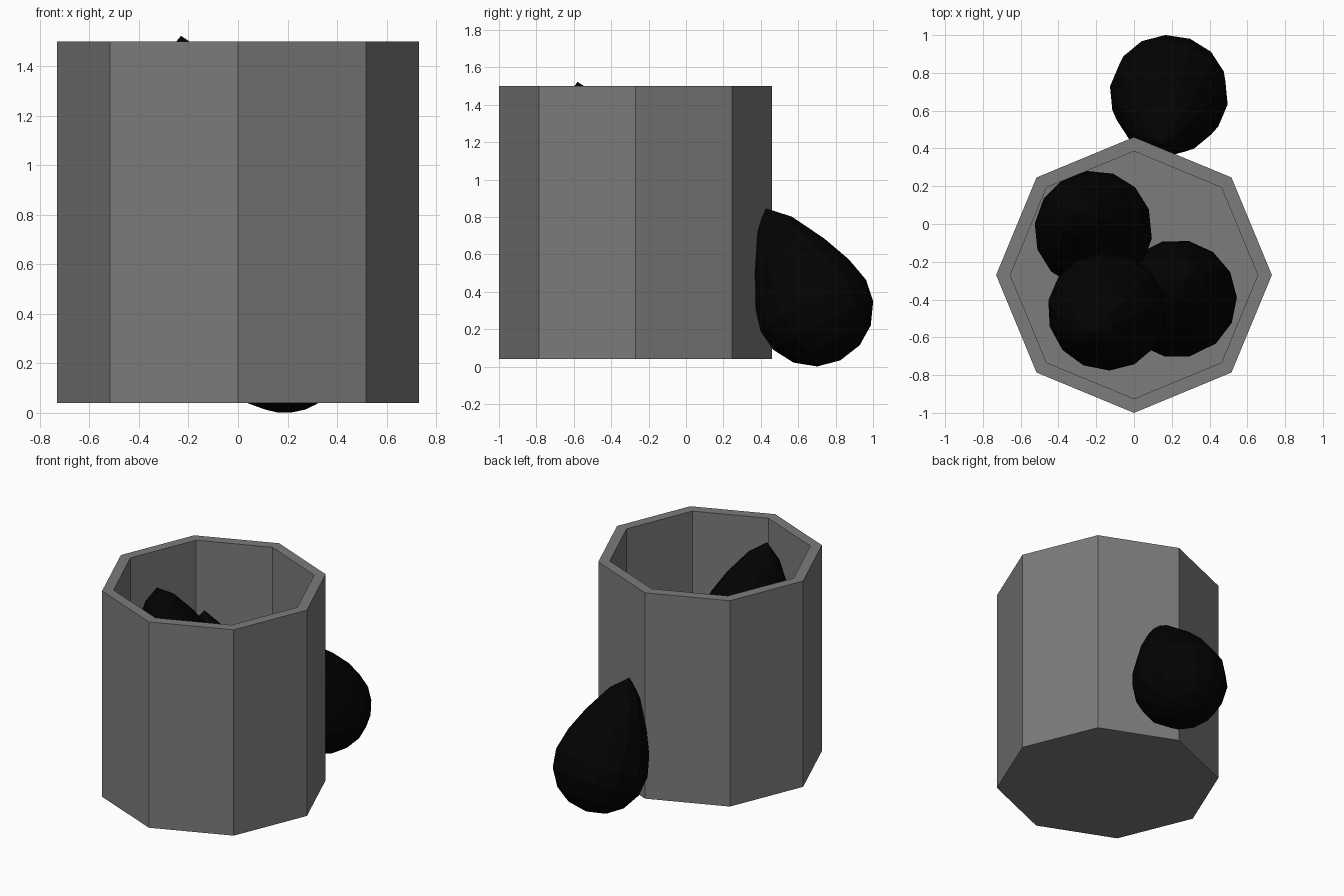
import bpy, bmesh, math
from mathutils import Vector

if "Cube" in bpy.data.objects:
    bpy.data.objects.remove(bpy.data.objects["Cube"])


def material(name, value):
    mat = bpy.data.materials.new(name)
    mat.diffuse_color = (value, value, value, 1)
    mat.use_nodes = True
    mat.node_tree.nodes["Principled BSDF"].inputs["Base Color"].default_value = mat.diffuse_color
    return mat


black = material("black", 0.0008)
grey = material("dark_grey", 0.2)


def lathe(name, profile, sides, mat, tip_shift=0):
    """Spin an (r, z) profile whose first and last points lie on the axis."""
    bm = bmesh.new()
    rings = []
    for r, z in profile:
        n = sides if r > 0 else 1
        rings.append([bm.verts.new((r * math.cos(2 * math.pi * i / sides),
                                    r * math.sin(2 * math.pi * i / sides), z))
                      for i in range(n)])
    for a, b in zip(rings, rings[1:]):
        for i in range(sides):
            j = (i + 1) % sides
            if len(a) == 1:
                bm.faces.new((a[0], b[j], b[i]))
            elif len(b) == 1:
                bm.faces.new((a[i], a[j], b[0]))
            else:
                bm.faces.new((a[i], a[j], b[j], b[i]))
    bmesh.ops.recalc_face_normals(bm, faces=bm.faces)
    me = bpy.data.meshes.new(name)
    bm.to_mesh(me)
    bm.free()
    ob = bpy.data.objects.new(name, me)
    bpy.context.collection.objects.link(ob)
    me.materials.append(mat)
    return ob


# Octagonal open container with a thick wall and floor
bucket = lathe("container", [(0, 0.04), (0.73, 0.04), (0.73, 1.5),
                             (0.655, 1.5), (0.655, 0.11), (0, 0.11)], 8, grey)
bucket.location = (0, -0.27, 0)

# Black teardrop lumps: body centre and direction towards the tip
drop = [(0, -0.318), (0.13, -0.29), (0.23, -0.22), (0.298, -0.11), (0.315, 0.01),
        (0.28, 0.15), (0.21, 0.31), (0.105, 0.49), (0, 0.59)]
lumps = [
    ("lump_outside", (0.185, 0.685, 0.318), (-0.04, -0.26, 0.53)),
    ("lump_top", (-0.145, -0.465, 0.95), (-0.085, -0.115, 0.57)),
    ("lump_back", (-0.215, -0.03, 0.52), (-0.09, 0.09, 0.57)),
    ("lump_right", (0.23, -0.395, 0.43), (0.05, 0.11, 0.57)),
]
for name, centre, axis in lumps:
    ob = lathe(name, drop, 14, black)
    ob.rotation_euler = Vector(axis).to_track_quat('Z', 'Y').to_euler()
    ob.location = centre
